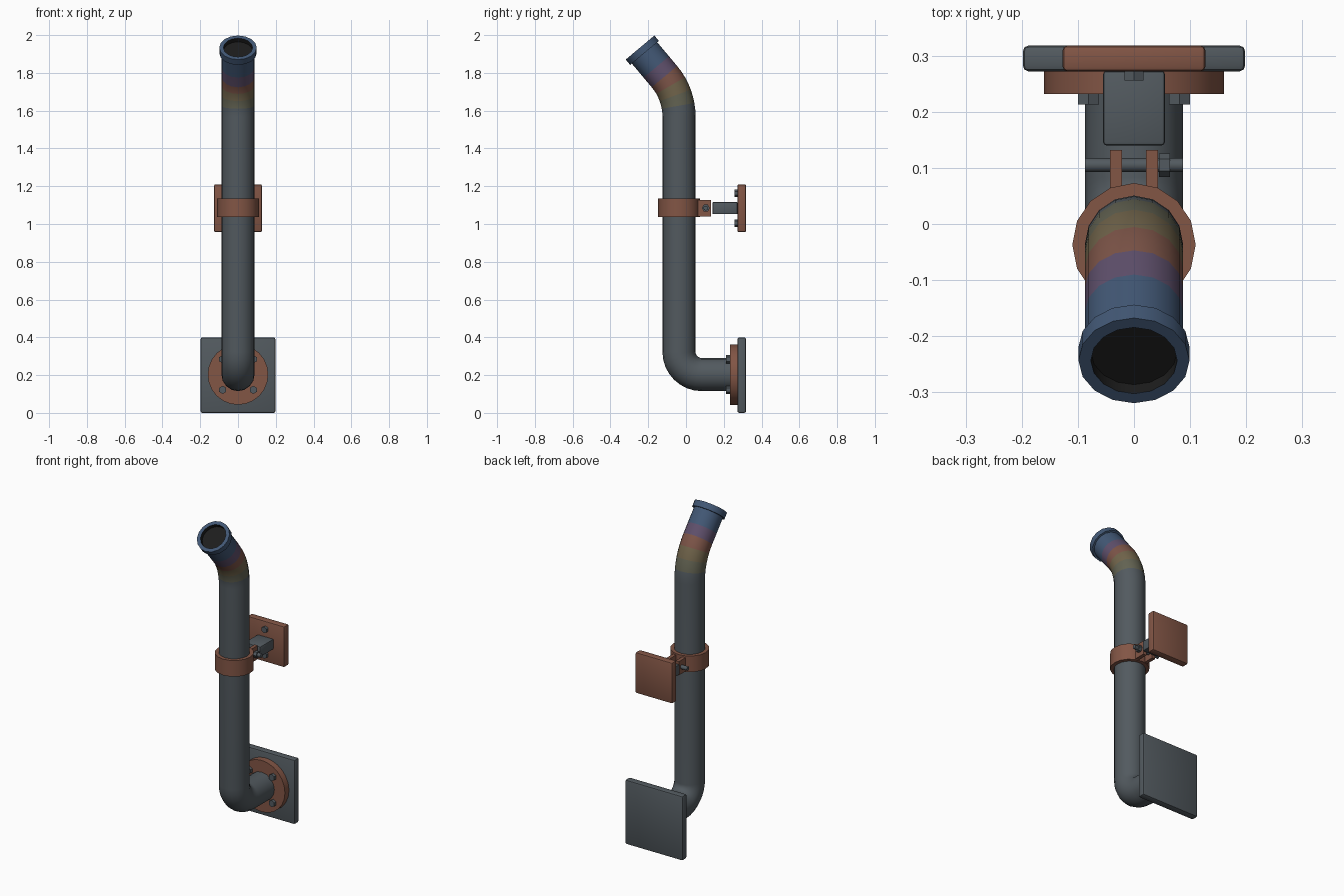
import bpy, bmesh, math
from mathutils import Vector, Matrix

if "Cube" in bpy.data.objects:
    bpy.data.objects.remove(bpy.data.objects["Cube"])


def material(name, rgb):
    m = bpy.data.materials.new(name)
    m.diffuse_color = (*rgb, 1)
    m.use_nodes = True
    m.node_tree.nodes["Principled BSDF"].inputs["Base Color"].default_value = m.diffuse_color
    return m


GREY = material("grey steel", (0.085, 0.102, 0.115))
RUST = material("copper brown", (0.225, 0.092, 0.06))
SAGE = material("heat tint sage", (0.125, 0.125, 0.085))
STRAW = material("heat tint straw", (0.165, 0.128, 0.07))
BRONZE = material("heat tint bronze", (0.205, 0.09, 0.065))
PURPLE = material("heat tint purple", (0.115, 0.08, 0.15))
BLUE = material("heat tint blue", (0.055, 0.098, 0.18))
DARK = material("dark inside", (0.012, 0.012, 0.012))


def finish(name, bm, mats):
    """Turn a bmesh into a named object, smooth with sharp edges kept."""
    bmesh.ops.recalc_face_normals(bm, faces=bm.faces[:])
    me = bpy.data.meshes.new(name)
    bm.to_mesh(me)
    bm.free()
    for m in mats:
        me.materials.append(m)
    me.shade_smooth()
    me.set_sharp_from_angle(angle=math.radians(32))
    ob = bpy.data.objects.new(name, me)
    bpy.context.collection.objects.link(ob)
    return ob


def box(name, x, y, z, mat, bevel=0.0):
    bm = bmesh.new()
    bmesh.ops.create_cube(bm, size=1)
    for v in bm.verts:
        v.co = Vector([lo + (hi - lo) * (c + 0.5) for c, (lo, hi) in zip(v.co, (x, y, z))])
    if bevel:
        bmesh.ops.bevel(bm, geom=bm.edges[:], offset=bevel, segments=2,
                        profile=0.5, affect='EDGES')
    return finish(name, bm, [mat])


def cylinder(name, centre, radius, depth, axis, sides, mat):
    bm = bmesh.new()
    rot = {'X': Matrix.Rotation(math.pi / 2, 4, 'Y'),
           'Y': Matrix.Rotation(math.pi / 2, 4, 'X'),
           'Z': Matrix.Identity(4)}[axis]
    bmesh.ops.create_cone(bm, cap_ends=True, segments=sides, radius1=radius,
                          radius2=radius, depth=depth,
                          matrix=Matrix.Translation(centre) @ rot)
    return finish(name, bm, [mat])


def sweep(name, stations, mats, sides=16):
    """Stations are (y, z, heading in degrees from up toward -y, radius, material of next section)."""
    bm = bmesh.new()
    rings = []
    for y, z, h, r, _ in stations:
        h = math.radians(h)
        across = Vector((0, math.cos(h), math.sin(h)))
        rings.append([bm.verts.new(Vector((0, y, z)) + r * (
            math.cos(a) * Vector((1, 0, 0)) + math.sin(a) * across))
            for a in (2 * math.pi * i / sides for i in range(sides))])
    for k in range(len(rings) - 1):
        for i in range(sides):
            j = (i + 1) % sides
            f = bm.faces.new((rings[k][i], rings[k][j], rings[k + 1][j], rings[k + 1][i]))
            f.material_index = mats.index(stations[k][4])
    bm.faces.new(rings[0]).material_index = mats.index(stations[0][4])
    bm.faces.new(rings[-1]).material_index = mats.index(stations[-1][4])
    return finish(name, bm, mats)


# Pipe: horizontal leg, elbow, riser, then a 40 degree bend with heat-tint bands
R, PY, PZ = 0.0877, -0.037, 0.203
EL, TB, TOP, TILT, STRAIGHT = 0.12, 0.33, 1.568, 40, 0.201
path = [(0.24, PZ, 90, R, GREY)]
for i in range(9):
    h = 90 - 90 * i / 8
    a = math.radians(h)
    path.append((PY + EL - EL * math.cos(a), PZ + EL - EL * math.sin(a), h, R, GREY))
bands = [GREY, SAGE, STRAW, BRONZE, PURPLE]
for i in range(9):
    h = TILT * i / 8
    a = math.radians(h)
    path.append((PY - TB + TB * math.cos(a), TOP + TB * math.sin(a), h, R, bands[i // 2]))
by, bz = path[-1][:2]
ta = math.radians(TILT)


def along(s, r, mat):
    return (by - s * math.sin(ta), bz + s * math.cos(ta), TILT, r, mat)


path += [along(0.067, R, BLUE), along(STRAIGHT - 0.03, R, BLUE)]
sweep("pipe", path, [GREY, SAGE, STRAW, BRONZE, PURPLE, BLUE])

# Outlet collar with dark recessed mouth
sweep("outlet_collar", [along(STRAIGHT - 0.037, 0.08, BLUE),
                        along(STRAIGHT - 0.037, 0.099, BLUE),
                        along(STRAIGHT, 0.099, BLUE),
                        along(STRAIGHT, 0.077, DARK),
                        along(STRAIGHT - 0.025, 0.077, DARK)], [BLUE, DARK])

# Lower wall plate, round flange and its four bolts
box("base_plate", (-0.198, 0.198), (0.272, 0.318), (0, 0.4), GREY, 0.01)
cylinder("base_flange", (0, 0.253, PZ), 0.16, 0.042, 'Y', 24, RUST)
for sx in (-1, 1):
    for sz in (-1, 1):
        cylinder("flange_bolt", (sx * 0.081, 0.225, PZ + sz * 0.081), 0.0215, 0.024, 'Y', 6, GREY)

# Upper wall plate with two bolts and the support arm
box("mount_plate", (-0.127, 0.127), (0.272, 0.318), (0.957, 1.21), RUST, 0.008)
for z in (1.005, 1.163):
    cylinder("mount_bolt", (0, 0.266, z), 0.02, 0.02, 'Y', 6, GREY)
box("support_arm", (-0.055, 0.055), (0.14, 0.273), (1.052, 1.116), GREY, 0.006)

# Clamp band, two lugs, cross bolt and nut
cylinder("clamp_band", (0, PY, 1.086), 0.11, 0.1, 'Z', 16, RUST)
for s in (-1, 1):
    box("clamp_lug", sorted((s * 0.021, s * 0.043)), (0.05, 0.132), (1.041, 1.126), RUST)
cylinder("clamp_bolt", (0, 0.105, 1.084), 0.0125, 0.174, 'X', 12, GREY)
cylinder("clamp_nut", (0.0545, 0.105, 1.084), 0.021, 0.02, 'X', 6, GREY)
